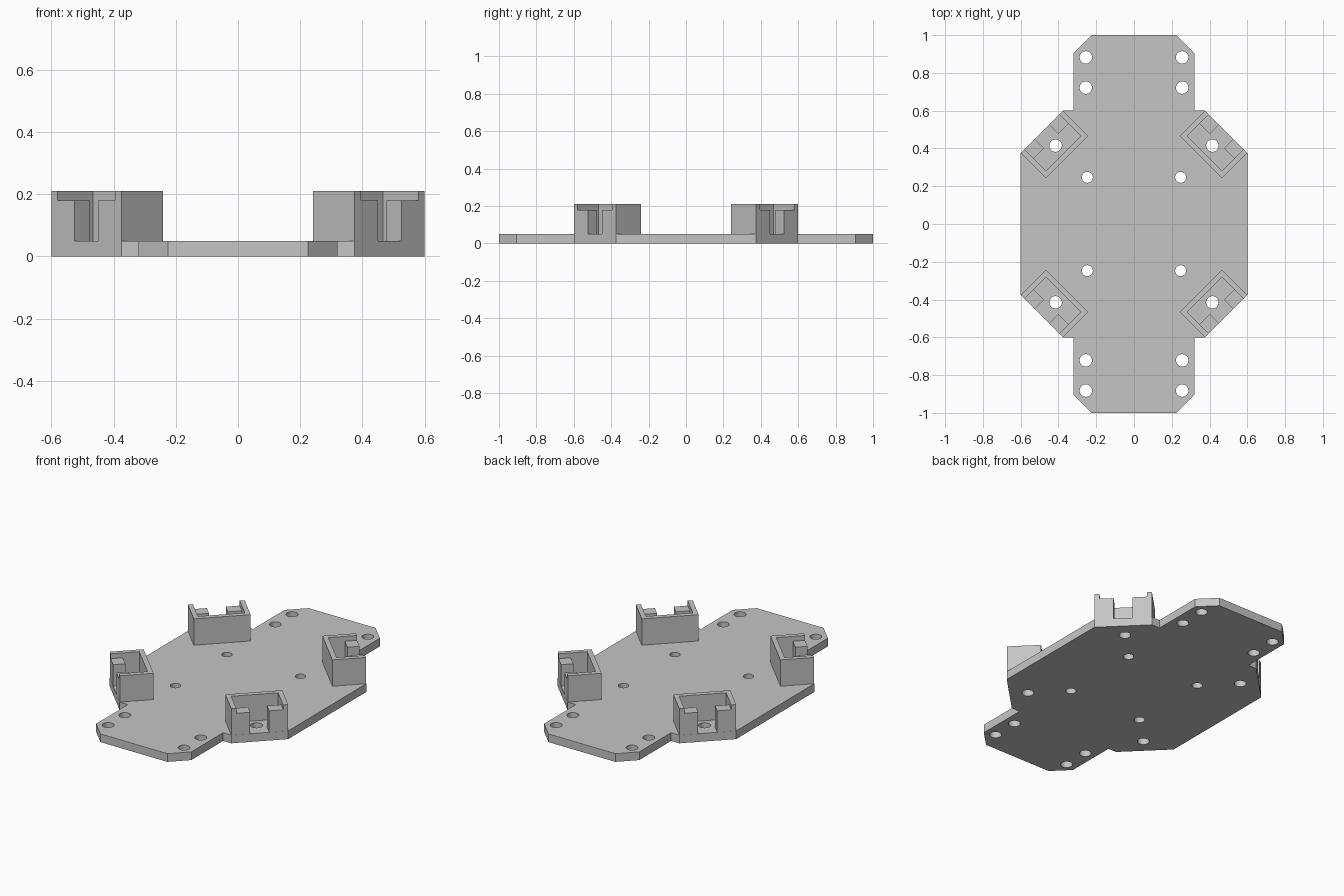
import bpy
import bmesh
import math
from mathutils import Matrix

cube = bpy.data.objects.get("Cube")
if cube:
    bpy.data.objects.remove(cube, do_unlink=True)

PLATE_T = 0.05      # plate thickness
TOP = 0.21          # socket top height
STEP = 0.18         # lowered outer wall height

grey = bpy.data.materials.new("plain_grey")
grey.use_nodes = True
colour = (0.56, 0.56, 0.56, 1)
grey.diffuse_color = colour
grey.node_tree.nodes["Principled BSDF"].inputs["Base Color"].default_value = colour


def prism(name, outline, z0, z1):
    """Extrude a flat outline between two heights."""
    bm = bmesh.new()
    face = bm.faces.new([bm.verts.new((x, y, z0)) for x, y in outline])
    up = bmesh.ops.extrude_face_region(bm, geom=[face])["geom"]
    verts = [v for v in up if isinstance(v, bmesh.types.BMVert)]
    bmesh.ops.translate(bm, vec=(0, 0, z1 - z0), verts=verts)
    bmesh.ops.recalc_face_normals(bm, faces=bm.faces)
    return finish(name, bm)


def finish(name, bm):
    mesh = bpy.data.meshes.new(name)
    bm.to_mesh(mesh)
    bm.free()
    mesh.materials.append(grey)
    obj = bpy.data.objects.new(name, mesh)
    bpy.context.collection.objects.link(obj)
    return obj


def cut(obj, cutter):
    """Subtract the cutter, apply, and discard it."""
    cutter.hide_render = True
    mod = obj.modifiers.new("cut", 'BOOLEAN')
    mod.operation = 'DIFFERENCE'
    mod.solver = 'EXACT'
    mod.object = cutter
    bpy.context.view_layer.objects.active = obj
    bpy.ops.object.modifier_apply(modifier=mod.name)
    bpy.data.objects.remove(cutter, do_unlink=True)


def rect(x0, x1, half):
    return [(x0, -half), (x1, -half), (x1, half), (x0, half)]


# Base plate: one quarter of the outline mirrored round
quarter = [(0.6, 0.375), (0.375, 0.6), (0.32, 0.6), (0.32, 0.905), (0.225, 1.0)]
right = [(x, -y) for x, y in reversed(quarter)] + quarter
plate = prism("base_plate", right + [(-x, -y) for x, y in right], 0, PLATE_T)

# Screw holes, repeated in all four quarters
holes = bmesh.new()
for x, y, r in [(0.255, 0.882, 0.033), (0.255, 0.722, 0.033),
                (0.247, 0.247, 0.029), (0.415, 0.415, 0.033)]:
    for sx in (-1, 1):
        for sy in (-1, 1):
            bmesh.ops.create_cone(holes, cap_ends=True, segments=32, radius1=r,
                                  radius2=r, depth=0.2,
                                  matrix=Matrix.Translation((sx * x, sy * y, 0)))
cut(plate, finish("hole_cutter", holes))

# Corner sockets: drawn pointing along +x, then turned to each diagonal
INNER, OUTER, HALF = 0.5, 0.689, 0.159
CAVITY0, CAVITY1, CAVITY_HALF, SLOT = 0.529, 0.621, 0.131, 0.053
tee = [(CAVITY0, -CAVITY_HALF), (CAVITY1, -CAVITY_HALF), (CAVITY1, -SLOT), (0.8, -SLOT),
       (0.8, SLOT), (CAVITY1, SLOT), (CAVITY1, CAVITY_HALF), (CAVITY0, CAVITY_HALF)]
corners = ["back_left", "back_right", "front_right", "front_left"]
for i, corner in enumerate(corners):
    socket = prism("socket_" + corner, rect(INNER, OUTER, HALF), PLATE_T, TOP)
    cut(socket, prism("cavity_cutter", tee, 0, 0.3))
    cut(socket, prism("step_cutter", rect(CAVITY0, 0.8, CAVITY_HALF), STEP, 0.3))
    socket.data.transform(Matrix.Rotation(math.radians(45 + 90 * i), 4, 'Z'))

# Round the hole walls in shading only
bpy.ops.object.select_all(action='DESELECT')
plate.select_set(True)
bpy.context.view_layer.objects.active = plate
bpy.ops.object.shade_smooth_by_angle(angle=math.radians(30))
